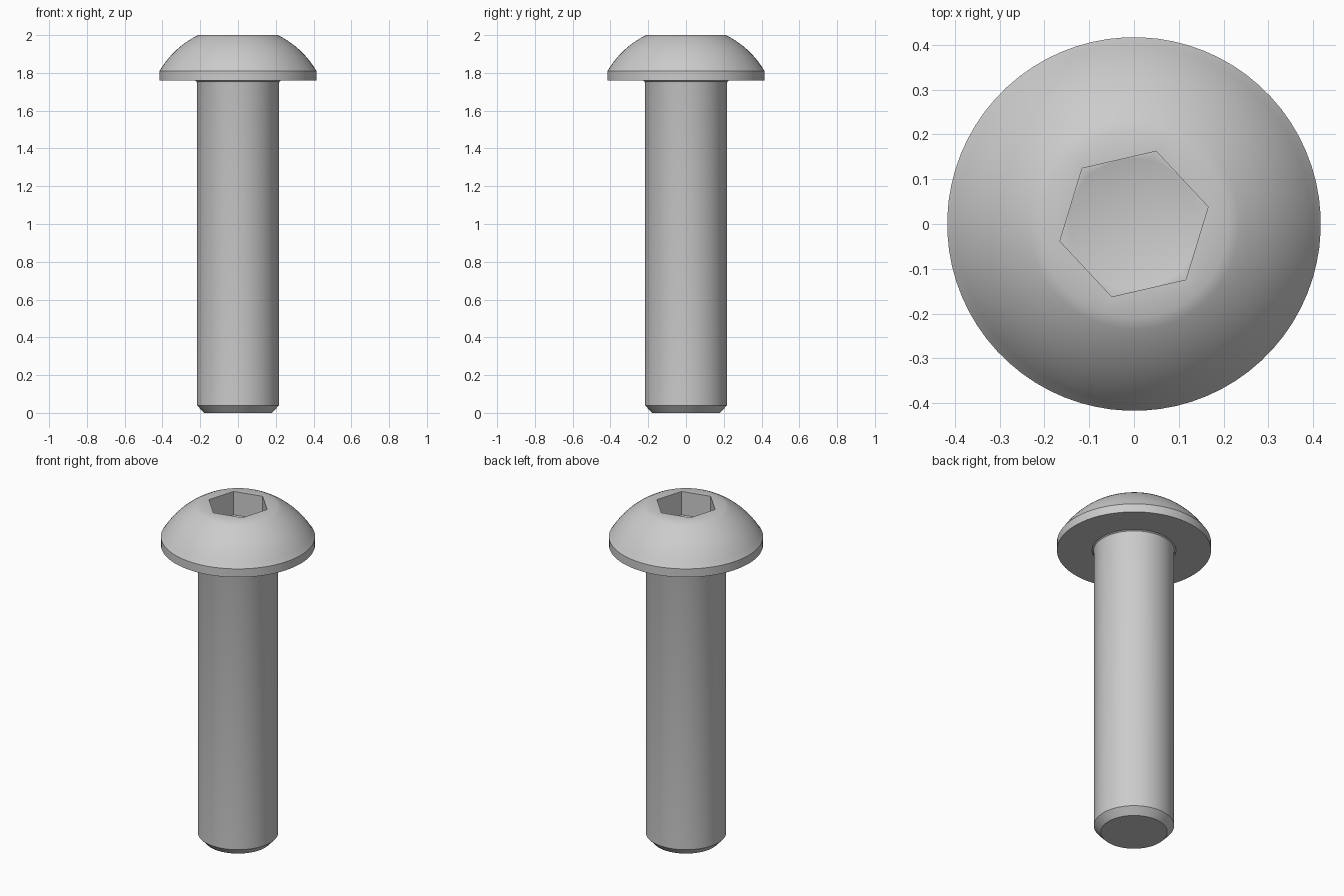
import bpy, bmesh, math

cube = bpy.data.objects.get("Cube")
if cube:
    bpy.data.objects.remove(cube, do_unlink=True)

SEGMENTS = 72
TURN = math.radians(13)      # rotation of the hexagonal socket
APOTHEM = 0.147              # half the socket's width across flats
SIXTH = math.pi / 3


def hex_radius(angle):
    return APOTHEM / math.cos(angle % SIXTH - SIXTH / 2)


def make_material(name, color):
    mat = bpy.data.materials.new(name)
    mat.use_nodes = True
    mat.diffuse_color = color
    mat.node_tree.nodes["Principled BSDF"].inputs["Base Color"].default_value = color
    return mat


# Shank: bottom chamfer, straight side, small fillet under the head
profile = [(0.18, 0), (0.217, 0.04), (0.217, 1.745), (0.22, 1.755), (0.227, 1.76)]

# Head: flat underside, thin rim, spherical dome ending in a flat top
profile += [(0.417, 1.76), (0.417, 1.81)]
centre, radius = 1.568, 0.481
start, end = math.asin(0.412 / radius), math.asin(0.21 / radius)
for i in range(11):
    a = start + (end - start) * i / 10
    profile.append((radius * math.sin(a), min(2, centre + radius * math.cos(a))))
profile[-1] = (0.21, 2)

# Socket: hexagonal walls, then a round conical floor (None marks the hexagon)
profile += [(None, 2), (None, 1.86), (0.1465, 1.86)]

bm = bmesh.new()
rings = []
for r, z in profile:
    ring = []
    for i in range(SEGMENTS):
        a = math.tau * i / SEGMENTS
        d = hex_radius(a) if r is None else r
        ring.append(bm.verts.new((d * math.cos(a + TURN), d * math.sin(a + TURN), z)))
    rings.append(ring)

for low, high in zip(rings, rings[1:]):
    for i in range(SEGMENTS):
        j = (i + 1) % SEGMENTS
        bm.faces.new((low[i], low[j], high[j], high[i]))
bm.faces.new(rings[0][::-1])
tip = bm.verts.new((0, 0, 1.785))
for i in range(SEGMENTS):
    bm.faces.new((rings[-1][i], rings[-1][(i + 1) % SEGMENTS], tip))

mesh = bpy.data.meshes.new("button_head_bolt")
bm.to_mesh(mesh)
bm.free()
bolt = bpy.data.objects.new("button_head_bolt", mesh)
bpy.context.collection.objects.link(bolt)
mesh.materials.append(make_material("steel_grey", (0.6, 0.6, 0.6, 1)))

bpy.ops.object.select_all(action="DESELECT")
bolt.select_set(True)
bpy.context.view_layer.objects.active = bolt
bpy.ops.object.shade_smooth_by_angle(angle=math.radians(30))
